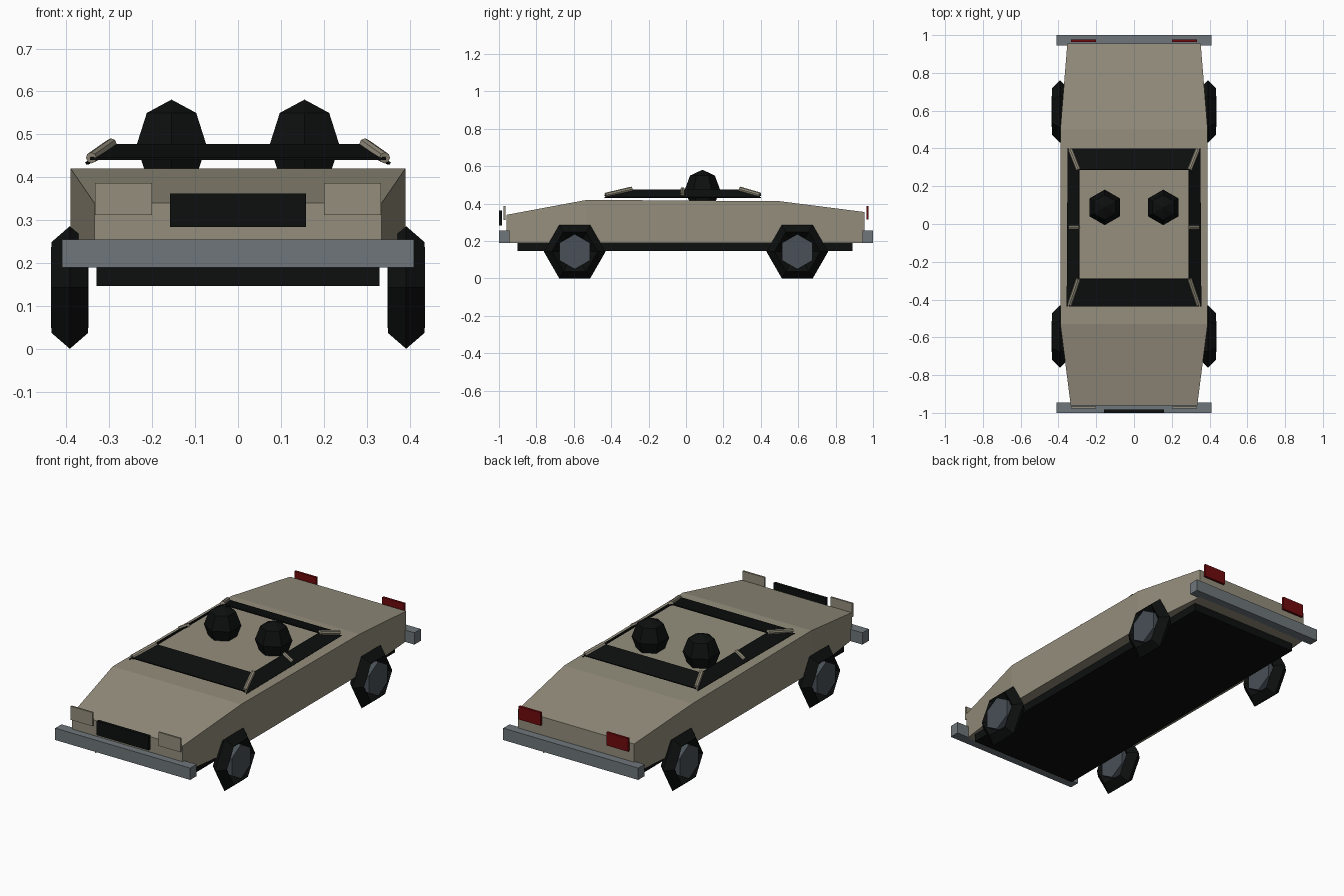
import bpy, bmesh, math
from mathutils import Vector

if "Cube" in bpy.data.objects:
    bpy.data.objects.remove(bpy.data.objects["Cube"])


def material(name, rgb):
    m = bpy.data.materials.new(name)
    m.diffuse_color = (*rgb, 1)
    m.use_nodes = True
    m.node_tree.nodes["Principled BSDF"].inputs["Base Color"].default_value = m.diffuse_color
    return m


BEIGE = material("beige_paint", (0.296, 0.27, 0.202))
BLACK = material("black", (0.004, 0.0045, 0.0045))
GREY = material("bumper_grey", (0.156, 0.181, 0.195))
HUB = material("hub_grey", (0.065, 0.08, 0.096))
RED = material("tail_red", (0.16, 0.003, 0.004))


def make(name, bm, mat):
    bmesh.ops.recalc_face_normals(bm, faces=bm.faces)
    me = bpy.data.meshes.new(name)
    bm.to_mesh(me)
    bm.free()
    me.materials.append(mat)
    ob = bpy.data.objects.new(name, me)
    bpy.context.collection.objects.link(ob)
    return ob


def box(name, lo, hi, mat):
    bm = bmesh.new()
    bmesh.ops.create_cube(bm, size=1)
    for v in bm.verts:
        v.co = [(a + b) / 2 + c * (b - a) for a, b, c in zip(lo, hi, v.co)]
    return make(name, bm, mat)


def loft(name, rings, mat, close=False):
    """Skin quads between rings of points; cap the ends or close the loop."""
    bm = bmesh.new()
    rows = [[bm.verts.new(p) for p in r] for r in rings]
    n = len(rows[0])
    pairs = list(zip(rows, rows[1:])) + ([(rows[-1], rows[0])] if close else [])
    for a, b in pairs:
        for i in range(n):
            j = (i + 1) % n
            bm.faces.new((a[i], a[j], b[j], b[i]))
    if not close:
        bm.faces.new(rows[0])
        bm.faces.new(rows[-1])
    return make(name, bm, mat)


def panel(name, pts, mat):
    bm = bmesh.new()
    bm.faces.new([bm.verts.new(p) for p in pts])
    ob = make(name, bm, mat)
    mod = ob.modifiers.new("thickness", "SOLIDIFY")
    mod.thickness, mod.offset = 0.006, 0
    return ob


def rod(name, a, b, r, sides, mat, turn=0.0):
    a, b = Vector(a), Vector(b)
    d = (b - a).normalized()
    u = d.cross(Vector((0, 0, 1))).normalized()
    w = u.cross(d)
    angles = [turn + 2 * math.pi * i / sides for i in range(sides)]
    rings = [[p + r * (u * math.cos(t) + w * math.sin(t)) for t in angles]
             for p in (a, b)]
    return loft(name, rings, mat)


# Body: wedge-shaped stations (y, half width, top height)
stations = [(-0.96, 0.335, 0.34), (-0.53, 0.39, 0.42),
            (0.5, 0.39, 0.413), (0.955, 0.353, 0.355)]
loft("body", [[(-w, y, 0.19), (w, y, 0.19), (w, y, t), (-w, y, t)]
              for y, w, t in stations], BEIGE)
box("chassis", (-0.33, -0.9, 0.147), (0.33, 0.89, 0.2), BLACK)

# Bumpers, grille and lamps
box("front_bumper", (-0.41, -1, 0.19), (0.41, -0.945, 0.255), GREY)
box("rear_bumper", (-0.41, 0.945, 0.19), (0.41, 1, 0.255), GREY)
box("grille", (-0.158, -1, 0.284), (0.158, -0.983, 0.362), BLACK)

# Windscreen and rear window
for name, y0, y1, w in (("windscreen", -0.435, -0.29, 0.345),
                        ("rear_window", 0.4, 0.287, 0.34)):
    panel(name, [(-w, y0, 0.443), (w, y0, 0.443),
                 (0.29, y1, 0.474), (-0.29, y1, 0.474)], BLACK)

for s, side in ((-1, "left"), (1, "right")):
    xs = sorted((s * 0.2, s * 0.333))
    box(side + "_headlight", (xs[0], -0.976, 0.312), (xs[1], -0.966, 0.387), BEIGE)
    box(side + "_tail_light", (xs[0], 0.964, 0.315), (xs[1], 0.977, 0.387), RED)

    # Side window and slim pillars
    panel(side + "_side_window", [(s * 0.355, -0.437, 0.432), (s * 0.35, 0.4, 0.432),
                                  (s * 0.29, 0.287, 0.474), (s * 0.29, -0.29, 0.474)], BLACK)
    rod(side + "_front_pillar", (s * 0.342, -0.43, 0.445), (s * 0.295, -0.29, 0.478),
        0.013, 8, BEIGE)
    rod(side + "_middle_pillar", (s * 0.342, -0.018, 0.447), (s * 0.29, -0.018, 0.478),
        0.011, 8, BEIGE)
    rod(side + "_rear_pillar", (s * 0.338, 0.395, 0.447), (s * 0.295, 0.287, 0.478),
        0.013, 8, BEIGE)

    # Faceted head of each occupant
    bm = bmesh.new()
    bmesh.ops.create_uvsphere(bm, u_segments=6, v_segments=4, radius=1)
    for v in bm.verts:
        v.co = (s * 0.155 + 0.094 * v.co.x, 0.088 + 0.094 * v.co.y, 0.475 + 0.106 * v.co.z)
    make(side + "_occupant_head", bm, BLACK)

    # Wheels: six-sided tyre with a diamond section, and a hexagonal hub
    for y, end in ((-0.595, "front"), (0.595, "rear")):
        cx, cz, ring_r, sec = s * 0.392, 0.143, 0.1225, 0.0425
        rings = []
        for i in range(6):
            t = i * math.pi / 3
            rings.append([(cx + dx, y + r * math.cos(t), cz + r * math.sin(t))
                          for dx, r in ((0, ring_r + sec), (sec, ring_r),
                                        (0, ring_r - sec), (-sec, ring_r))])
        loft(f"{side}_{end}_tyre", rings, BLACK, close=True)
        rod(f"{side}_{end}_hub", (cx - 0.044, y, cz), (cx + 0.044, y, cz),
            0.094, 6, HUB, math.pi / 6)
